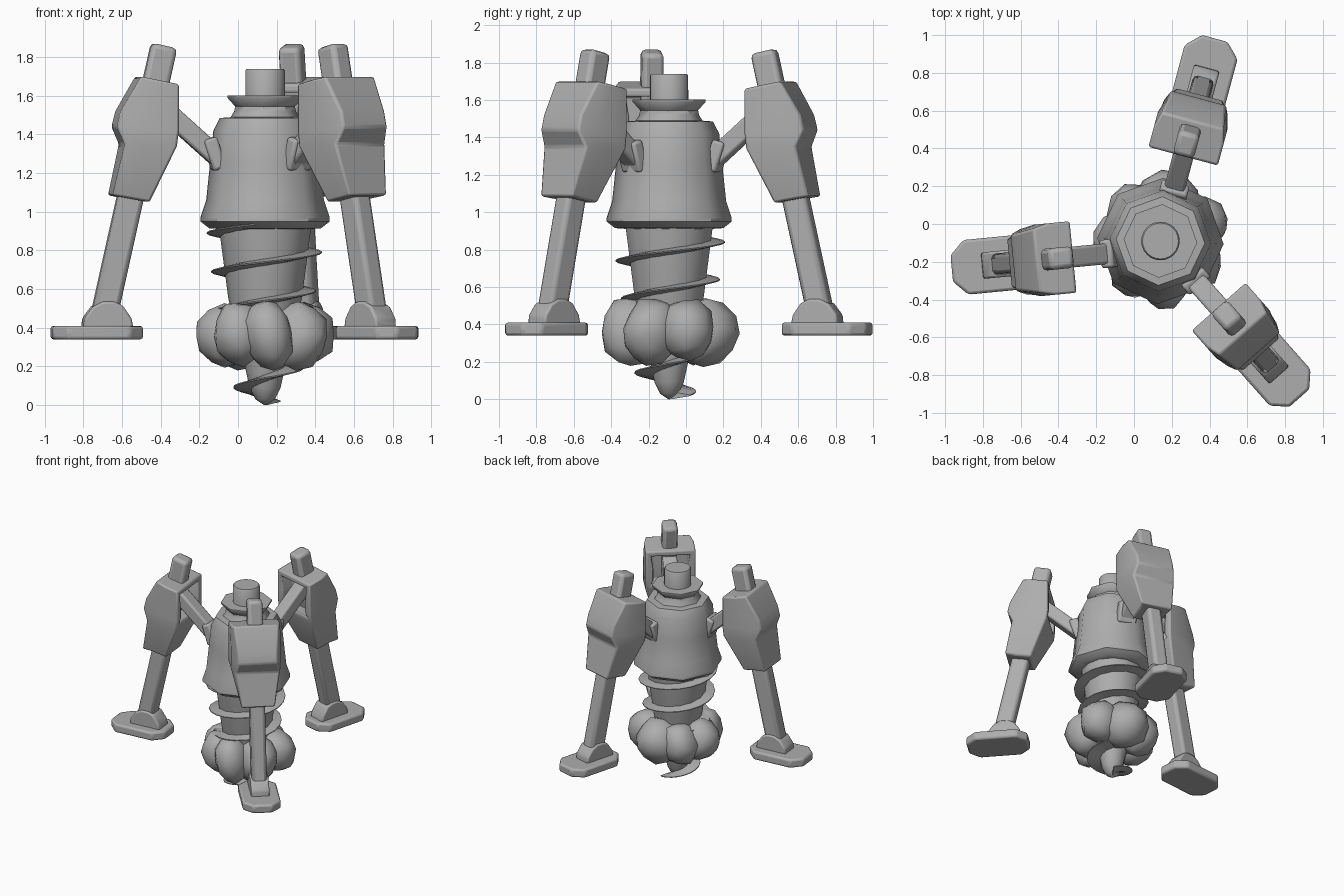
import bpy, bmesh, math, random
from mathutils import Vector, Matrix

if "Cube" in bpy.data.objects:
    bpy.data.objects.remove(bpy.data.objects["Cube"])

random.seed(4)
CX, CY = 0.14, -0.09
grey = bpy.data.materials.new("plain grey")
grey.diffuse_color = (0.42, 0.42, 0.42, 1)
grey.use_nodes = True
grey.node_tree.nodes["Principled BSDF"].inputs["Base Color"].default_value = grey.diffuse_color


def finish(name, bm, matrix=None, bevel=0, angle=40):
    """Turn a bmesh into a shaded object."""
    bmesh.ops.recalc_face_normals(bm, faces=bm.faces)
    me = bpy.data.meshes.new(name)
    bm.to_mesh(me)
    bm.free()
    ob = bpy.data.objects.new(name, me)
    bpy.context.collection.objects.link(ob)
    me.materials.append(grey)
    if matrix:
        ob.matrix_world = matrix
    if bevel:
        m = ob.modifiers.new("soft edges", "BEVEL")
        m.width, m.segments, m.limit_method = bevel, 2, "ANGLE"
    bpy.ops.object.select_all(action="DESELECT")
    ob.select_set(True)
    bpy.context.view_layer.objects.active = ob
    bpy.ops.object.shade_smooth_by_angle(angle=math.radians(angle))
    return ob


def loft(rings):
    """Skin closed rings of points, capping both ends."""
    bm = bmesh.new()
    vs = [[bm.verts.new(p) for p in r] for r in rings]
    n = len(vs[0])
    for a, b in zip(vs, vs[1:]):
        for i in range(n):
            bm.faces.new((a[i], a[(i + 1) % n], b[(i + 1) % n], b[i]))
    bm.faces.new(vs[0])
    bm.faces.new(vs[-1][::-1])
    return bm


def turned(name, profile, sides, turn=0.0, angle=40):
    """Vertical stack of regular polygons from (radius, z) pairs."""
    ang = [turn + math.tau * i / sides for i in range(sides)]
    rings = [[(CX + r * math.cos(a), CY + r * math.sin(a), z) for a in ang] for r, z in profile]
    return finish(name, loft(rings), angle=angle)


def beam(name, a, b, width, depth, matrix, bevel=0.015):
    """Rectangular bar between two (radius, z) points in a leg's plane."""
    a, b = Vector((a[0], 0, a[1])), Vector((b[0], 0, b[1]))
    d = (b - a).normalized()
    side, up = Vector((0, width / 2, 0)), Vector((-d.z, 0, d.x)) * depth / 2
    rings = [[p - side - up, p + side - up, p + side + up, p - side + up] for p in (a, b)]
    finish(name, loft(rings), matrix, bevel)


# Body: faceted bell with a flared collar and a round cap
turned("body", [(0.22, 0.91), (0.29, 0.915), (0.335, 0.95), (0.335, 0.97), (0.305, 1.06),
                (0.285, 1.25), (0.268, 1.42), (0.235, 1.485), (0.17, 1.49)], 8, -0.05, 45)
turned("collar", [(0.19, 1.47), (0.16, 1.52), (0.155, 1.545), (0.195, 1.59), (0.195, 1.602),
                  (0.12, 1.602)], 8, -0.05)
turned("cap", [(0.102, 1.55), (0.102, 1.73), (0.095, 1.74)], 24)

# Drill: tapered core with a spiral blade
core = [(0.004, 0.0), (0.05, 0.03), (0.08, 0.09), (0.10, 0.18), (0.19, 0.55), (0.24, 0.93)]
turned("drill_core", core, 14, angle=60)


def lerp_table(table, z):
    for (r0, z0), (r1, z1) in zip(table, table[1:]):
        if z <= z1:
            return r0 + (r1 - r0) * (z - z0) / (z1 - z0)
    return table[-1][0]


blade = [(0.13, 0.0), (0.15, 0.06), (0.19, 0.15), (0.25, 0.5), (0.295, 0.79), (0.31, 1.0)]
rings = []
for i in range(94):
    t = -3.85 * math.tau + i * math.tau / 20
    z = 0.79 + 0.2 * t / math.tau
    tip, root = lerp_table(blade, z), max(lerp_table(core, z) - 0.02, 0.005)
    rings.append([(CX + r * math.cos(t), CY + r * math.sin(t), z + h)
                  for r, h in ((root, -0.02), (tip, -0.003), (tip, 0.003), (root, 0.02))])
finish("drill_blade", loft(rings))

# Rocks heaped round the drill: (direction, distance, height, radial, sideways, tall)
rocks = [(-85, 0.21, 0.36, 0.15, 0.13, 0.19), (-30, 0.20, 0.36, 0.16, 0.15, 0.18),
         (25, 0.22, 0.37, 0.17, 0.15, 0.17), (80, 0.19, 0.36, 0.18, 0.18, 0.18),
         (130, 0.19, 0.36, 0.16, 0.15, 0.17), (180, 0.21, 0.36, 0.16, 0.16, 0.16),
         (230, 0.20, 0.37, 0.15, 0.14, 0.17)]
for k, (deg, dist, z, sx, sy, sz) in enumerate(rocks):
    bm = bmesh.new()
    bmesh.ops.create_icosphere(bm, subdivisions=2, radius=1)
    for v in bm.verts:
        v.co *= random.uniform(0.93, 1.08)
        v.co = Vector((v.co.x * sx, v.co.y * sy, v.co.z * sz))
    a = math.radians(deg)
    place = (Matrix.Translation((CX + dist * math.cos(a), CY + dist * math.sin(a), z))
             @ Matrix.Rotation(a, 4, "Z") @ Matrix.Rotation(0.15 * (-1) ** k, 4, "X"))
    finish(f"rock_{k + 1}", bm, place, angle=50)

# Housing rings: inner r, inner z, outer r, outer z, inner half width, outer half width
housing = [(0.61, 1.05, 0.805, 1.085, 0.11, 0.13), (0.475, 1.34, 0.745, 1.35, 0.19, 0.17),
           (0.465, 1.42, 0.785, 1.44, 0.19, 0.15), (0.465, 1.51, 0.765, 1.52, 0.19, 0.15),
           (0.465, 1.66, 0.66, 1.70, 0.19, 0.17)]

# Three legs standing out from the body: name, centre y, direction
for side, oy, deg in (("back", CY, 75), ("left", -0.13, 185.5), ("front", CY, -48.5)):
    M = Matrix.Translation((CX, oy, 0)) @ Matrix.Rotation(math.radians(deg), 4, "Z")

    # Leg housing, waisted on the flanks and hollow on the inner side
    rings = []
    for ri, zi, ro, zo, wi, wo in housing:
        rm, zm = ri + 0.6 * (ro - ri), zi + 0.6 * (zo - zi)
        rings.append([(ri, -wi, zi), (ri, wi, zi), (rm, wi, zm),
                      (ro, wo, zo), (ro, -wo, zo), (rm, -wi, zm)])
    bm = loft(rings)
    bmesh.ops.recalc_face_normals(bm, faces=bm.faces)
    bm.normal_update()
    inner = [f for f in bm.faces if f.normal.x < -0.9 and f.calc_center_median().z > 1.3]
    bmesh.ops.inset_region(bm, faces=inner, thickness=0.06, depth=0)
    moved = {v for f in inner for v in f.verts}
    ret = bmesh.ops.extrude_face_region(bm, geom=inner)
    bmesh.ops.delete(bm, geom=inner, context="FACES_ONLY")
    for v in ret["geom"]:
        if isinstance(v, bmesh.types.BMVert):
            v.co.x += 0.11
    finish(side + "_leg_housing", bm, M, 0.012, 35)

    # Sloping leg bar, arm to the body with its root block
    beam(side + "_leg_bar", (0.84, 0.45), (0.525, 1.86), 0.115, 0.135, M, 0.025)
    beam(side + "_arm", (0.20, 1.24), (0.58, 1.58), 0.11, 0.10, M)
    beam(side + "_arm_root", (0.24, 1.22), (0.29, 1.38), 0.15, 0.07, M)

    # Foot plate with clipped corners, and its ankle hump
    w, c, r0, r1 = 0.145, 0.075, 0.64, 1.11
    plan = [(r0, -w + c), (r0 + c, -w), (r1 - c, -w), (r1, -w + c),
            (r1, w - c), (r1 - c, w), (r0 + c, w), (r0, w - c)]
    finish(side + "_foot", loft([[(x, y, z) for x, y in plan] for z in (0.34, 0.41)]), M, 0.015)
    hump = [(0.69, 0.40), (0.70, 0.45), (0.745, 0.515), (0.79, 0.535),
            (0.85, 0.535), (0.90, 0.51), (0.945, 0.45), (0.95, 0.40)]
    finish(side + "_ankle", loft([[(x, y, z) for x, z in hump] for y in (-0.07, 0.07)]), M, 0.012)
